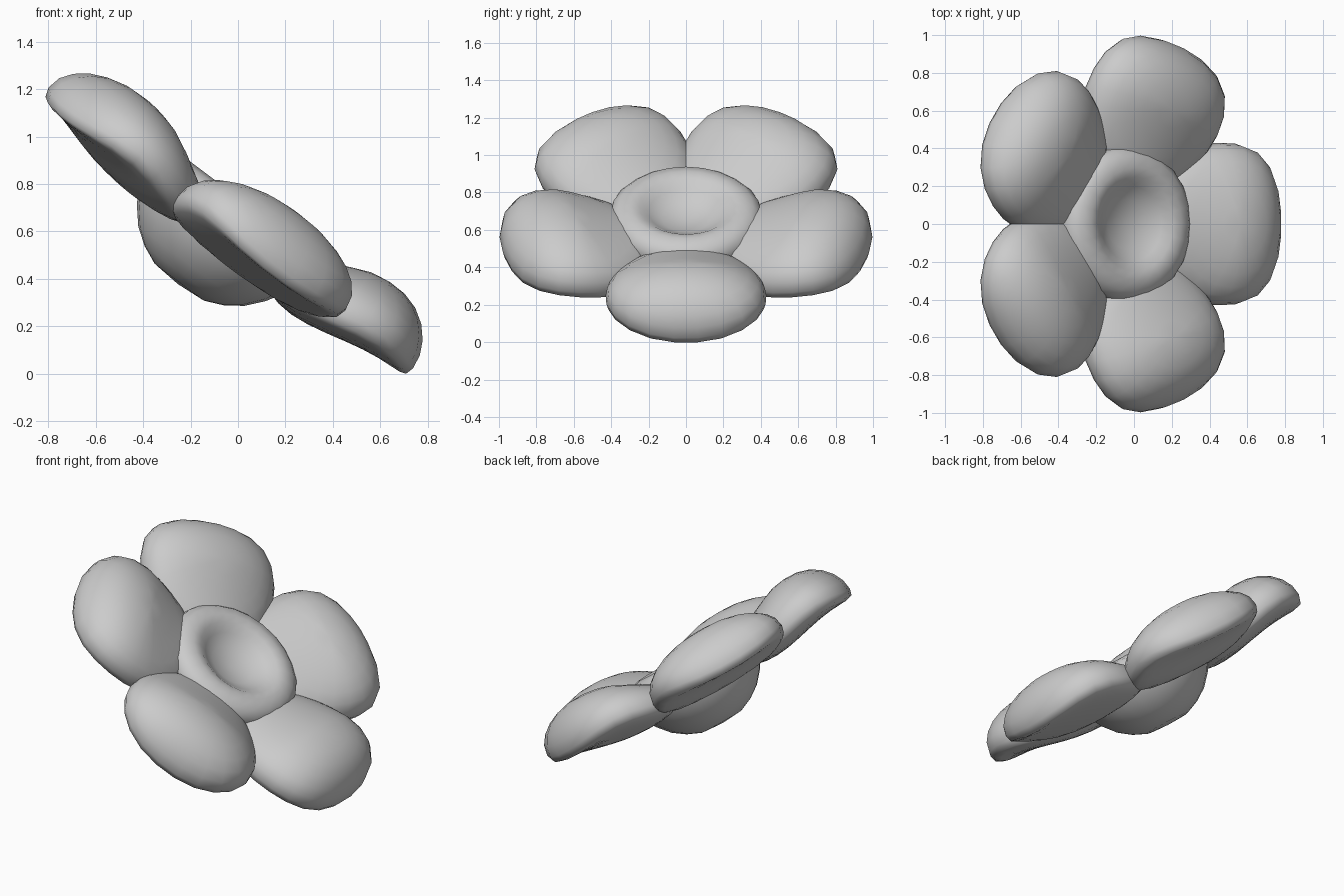
import bpy, bmesh, math
from mathutils import Matrix

if "Cube" in bpy.data.objects:
    bpy.data.objects.remove(bpy.data.objects["Cube"])

# Flower frame: local z is the flower axis, leaned toward +x
LEAN = Matrix.Translation((-0.05, 0, 0.65)) @ Matrix.Rotation(math.atan(0.75), 4, 'Y')


def finish(name, bm, turn=0.0):
    bm.transform(LEAN @ Matrix.Rotation(turn, 4, 'Z'))
    bmesh.ops.recalc_face_normals(bm, faces=bm.faces)
    for f in bm.faces:
        f.smooth = True
    me = bpy.data.meshes.new(name)
    bm.to_mesh(me)
    bm.free()
    ob = bpy.data.objects.new(name, me)
    bpy.context.collection.objects.link(ob)
    return ob


# Petals: domed pads with a rounded rim, drooping at the tip
def petal(name, turn):
    bm = bmesh.new()
    bmesh.ops.create_uvsphere(bm, u_segments=22, v_segments=14, radius=1)
    for v in bm.verts:
        a, b, c = v.co
        bulge = 1 + 0.05 * (2 * a * b) ** 2      # slightly squared outline
        a, b = a * bulge, b * bulge
        x = 0.625 + 0.385 * a
        y = 0.43 * b * (1 + 0.06 * a)
        h = 0.22 * abs(c) ** 0.9 if c > 0 else -0.10 * abs(c) ** 0.6
        if c > 0 and a < 0:                      # lower toward the centre
            h *= 1 + 0.25 * a
        z = -0.03 + 0.09 * a * (1 - a * a) + h
        v.co = (x, y, z)
    finish(name, bm, turn)


for i in range(5):
    petal("petal_%d" % (i + 1), math.radians(72 * i))

# Flower centre: lathed bowl with rounded rim and shallow dip
profile = [(0, -.34), (.13, -.33), (.21, -.295), (.28, -.245), (.34, -.175), (.39, -.09),
           (.415, 0), (.40, .055), (.36, .09), (.30, .105), (.25, .095), (.20, .06),
           (.13, .02), (0, 0)]
bm = bmesh.new()
vs = [bm.verts.new((r, 0, z)) for r, z in profile]
es = [bm.edges.new(p) for p in zip(vs, vs[1:])]
bmesh.ops.spin(bm, geom=vs + es, cent=(0, 0, 0), axis=(0, 0, 1),
               angle=2 * math.pi, steps=24, use_duplicate=False)
bmesh.ops.remove_doubles(bm, verts=bm.verts, dist=1e-4)
finish("flower_centre", bm)
